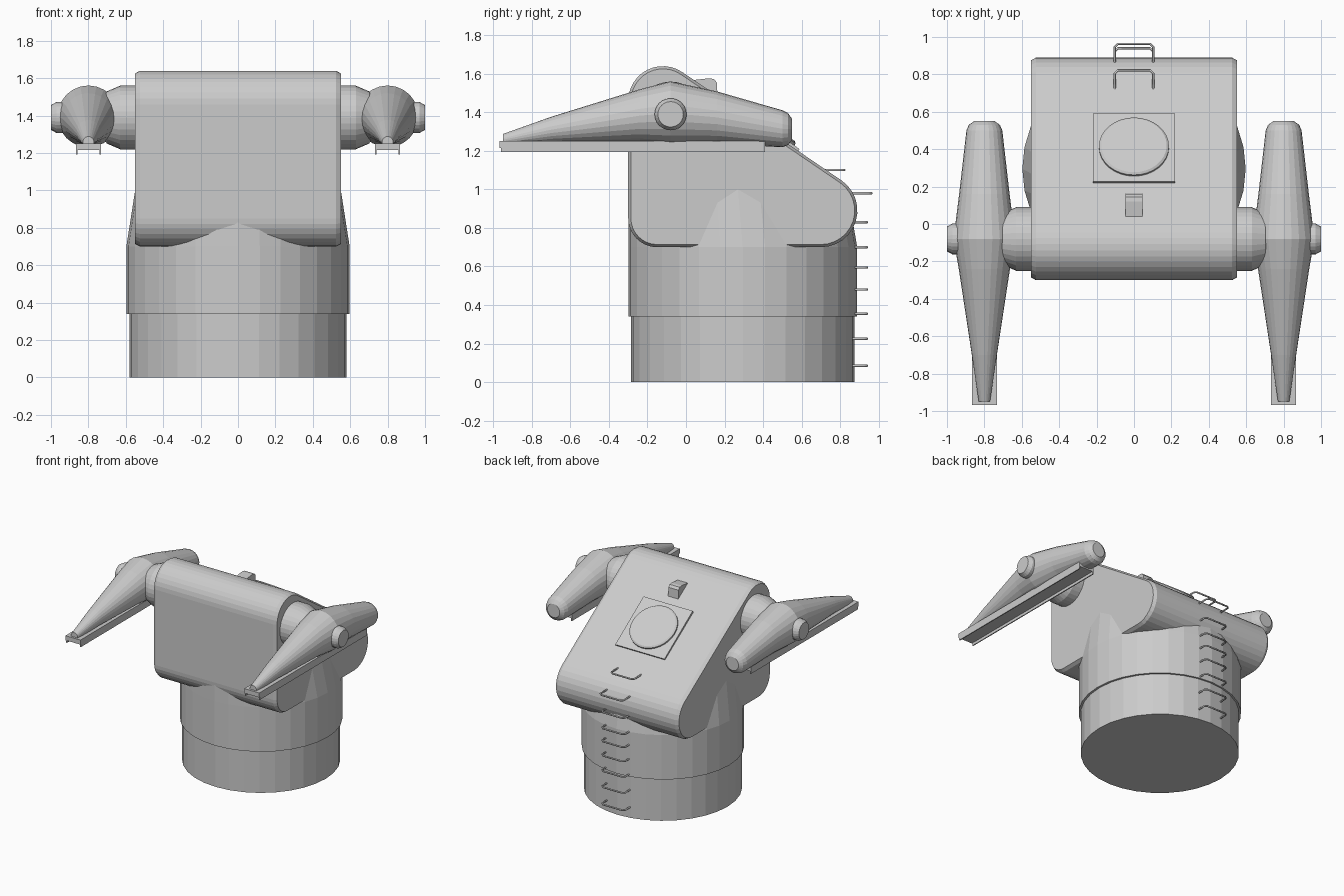
import bpy, bmesh, math
from mathutils import Vector

if "Cube" in bpy.data.objects:
    bpy.data.objects.remove(bpy.data.objects["Cube"])

grey = bpy.data.materials.new("light grey")
grey.diffuse_color = (0.6, 0.6, 0.6, 1)
grey.use_nodes = True
grey.node_tree.nodes["Principled BSDF"].inputs["Base Color"].default_value = grey.diffuse_color


def finish(name, bm):
    bmesh.ops.recalc_face_normals(bm, faces=bm.faces[:])
    me = bpy.data.meshes.new(name)
    bm.to_mesh(me)
    bm.free()
    me.materials.append(grey)
    ob = bpy.data.objects.new(name, me)
    bpy.context.collection.objects.link(ob)
    return ob


def loft(name, rings):
    """Skin a list of equal-length point rings and cap both ends."""
    bm = bmesh.new()
    loops = [[bm.verts.new(p) for p in r] for r in rings]
    n = len(loops[0])
    for a, b in zip(loops, loops[1:]):
        for i in range(n):
            j = (i + 1) % n
            bm.faces.new((a[i], a[j], b[j], b[i]))
    bm.faces.new(loops[0])
    bm.faces.new(loops[-1])
    return finish(name, bm)


def ring(c, u, v, ru, rv, n):
    c, u, v = Vector(c), Vector(u), Vector(v)
    return [c + u * ru * math.cos(2 * math.pi * i / n) + v * rv * math.sin(2 * math.pi * i / n)
            for i in range(n)]


X, Y, Z = (1, 0, 0), (0, 1, 0), (0, 0, 1)


def box(name, x0, x1, y0, y1, z0, z1):
    return loft(name, [[(x0, y0, z), (x1, y0, z), (x1, y1, z), (x0, y1, z)] for z in (z0, z1)])


# round pedestal: lower drum, and upper drum that narrows into the body
CY = 0.295
loft("lower_drum", [ring((0, CY, z), X, Y, 0.58, 0.58, 32) for z in (0, 0.345)])
loft("upper_drum", [ring((0, CY, 0.34), X, Y, 0.597, 0.594, 32),
                    ring((0, CY, 0.70), X, Y, 0.597, 0.594, 32),
                    ring((0, 0.27, 1.0), X, Y, 0.55, 0.567, 32)])


# body: side profile of rounded corners, slightly chamfered at both sides
def arc(cy, cz, r, a0, a1, n):
    return [(cy + r * math.cos(math.radians(a0 + (a1 - a0) * i / n)),
             cz + r * math.sin(math.radians(a0 + (a1 - a0) * i / n))) for i in range(n + 1)]


def profile(x, d):
    pts = (arc(-0.15, 0.85, 0.15 - d, 180, 270, 8)
           + arc(0.70, 0.89, 0.19 - d, 270, 415, 12)
           + arc(-0.12, 1.46, 0.18 - d, 55, 180, 12))
    return [(x, y, z) for y, z in pts]


loft("body", [profile(-0.55, 0.014), profile(-0.525, 0), profile(0.525, 0), profile(0.55, 0.014)])

# hatch on the sloping back
t = Vector((0, 0.82, -0.57)).normalized()
nrm = Vector((0, 0.57, 0.82)).normalized()
hc = Vector((0, 0.40, 1.322))
xv = Vector(X)
loft("hatch_plate", [[hc + nrm * h + xv * sx * 0.22 + t * sy * 0.22
                      for sx, sy in ((-1, -1), (1, -1), (1, 1), (-1, 1))] for h in (-0.02, 0.016)])
loft("hatch_lid", [ring(hc + nrm * h, X, t, r, r, 32)
                   for h, r in ((0, 0.187), (0.028, 0.187), (0.036, 0.175))])

# sight block above the hatch
sight = [(0.03, 1.50), (0.04, 1.568), (0.12, 1.577), (0.145, 1.573), (0.16, 1.555), (0.165, 1.46)]
loft("sight_block", [[(x, y, z) for y, z in sight] for x in (-0.045, 0.045)])


# ladder rungs: thin U-shaped bars
def rung(i, z, y0, y1):
    w, c = 0.103, 0.017
    cu = bpy.data.curves.new("rung_curve", "CURVE")
    cu.dimensions = "3D"
    cu.bevel_depth = 0.0065
    cu.bevel_resolution = 1
    cu.use_fill_caps = True
    sp = cu.splines.new("POLY")
    pts = [(-w, y0), (-w, y1 - c), (-w + c, y1), (w - c, y1), (w, y1 - c), (w, y0)]
    sp.points.add(len(pts) - 1)
    for p, (x, y) in zip(sp.points, pts):
        p.co = (x, y, z, 1)
    cu.materials.append(grey)
    ob = bpy.data.objects.new("ladder_rung_%d" % i, cu)
    bpy.context.collection.objects.link(ob)


for i, z in enumerate((0.085, 0.225, 0.355, 0.48, 0.595, 0.70, 0.83)):
    rung(i, z, 0.85, 0.94)
rung(7, 0.98, 0.84, 0.963)
rung(8, 1.10, 0.71, 0.822)

# arms on both sides
PY, PZ = -0.08, 1.39
arm = [(-0.95, 0.03, 1.258), (-0.70, 0.067, 1.31), (-0.24, 0.137, 1.383), (-0.08, 0.165, 1.396),
       (0.16, 0.135, 1.374), (0.50, 0.096, 1.315), (0.53, 0.083, 1.313), (0.55, 0.055, 1.312)]
for s, side in ((-1, "left"), (1, "right")):
    loft(side + "_shoulder", [ring((s * x, PY, PZ), Y, Z, r, r, 32)
                              for x, r in ((0.50, 0.17), (0.63, 0.17), (0.70, 0.14), (0.74, 0.09))])
    loft(side + "_gun_pod", [ring((s * 0.8, y, z), X, Z, r, r, 24) for y, r, z in arm])
    loft(side + "_pivot_cap", [ring((s * x, PY, PZ), Y, Z, r, r, 24)
                               for x, r in ((0.9, 0.083), (0.97, 0.083), (1.0, 0.066))])
    # channel rail under the pod
    xa, xb = s * 0.8 - 0.067, s * 0.8 + 0.067
    box(side + "_rail", xa, xb, -0.967, 0.41, 1.215, 1.252)
    box(side + "_rail_lip_inner", xa, xa + 0.008, -0.96, 0.41, 1.193, 1.22)
    box(side + "_rail_lip_outer", xb - 0.008, xb, -0.96, 0.41, 1.193, 1.22)
